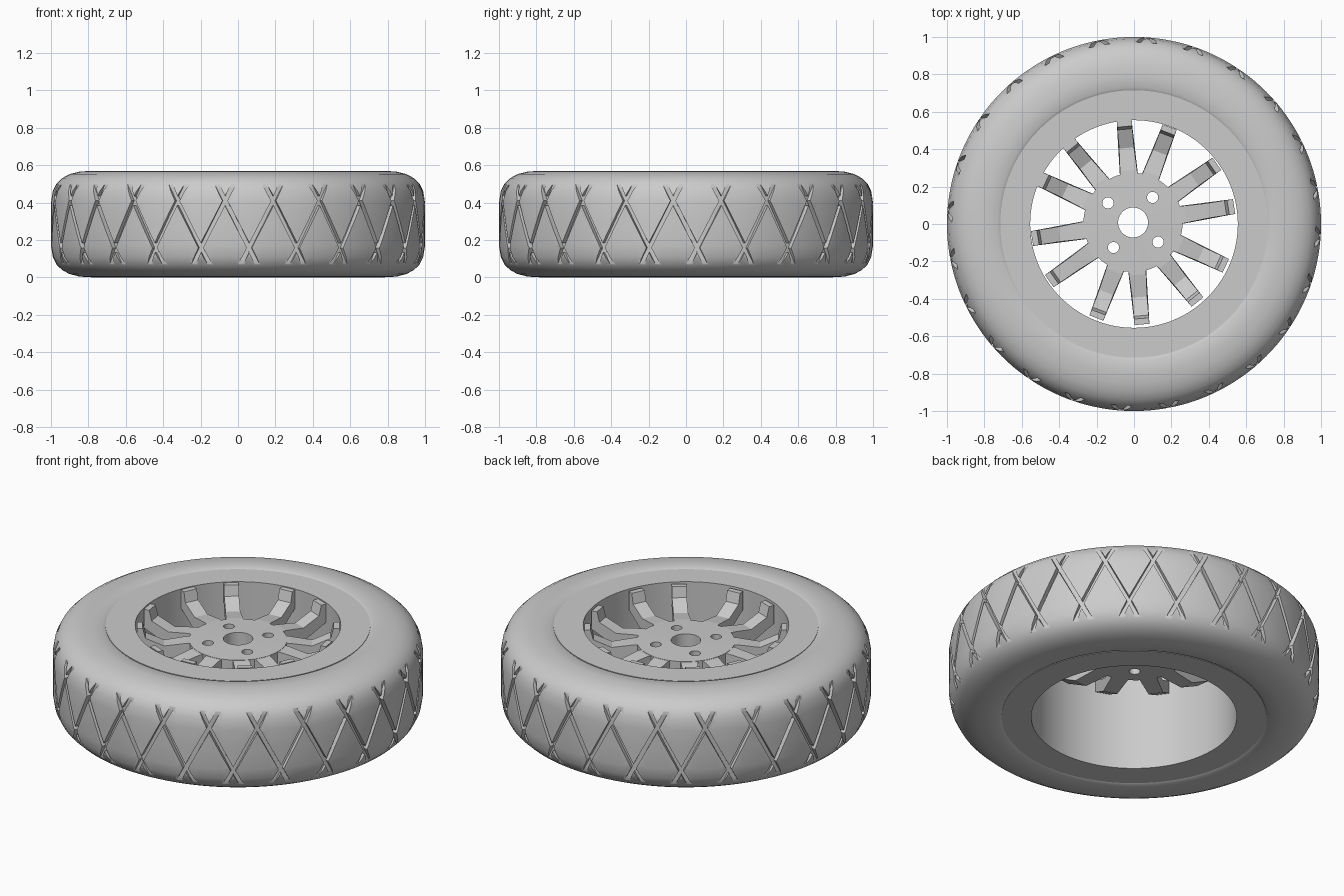
import bpy, bmesh, math
from mathutils import Matrix, Vector

cube = bpy.data.objects.get("Cube")
if cube:
    bpy.data.objects.remove(cube, do_unlink=True)

HEIGHT = 0.57
MID = HEIGHT / 2

grey = bpy.data.materials.new("plain grey")
grey.use_nodes = True
grey.diffuse_color = (0.6, 0.6, 0.6, 1)
grey.node_tree.nodes["Principled BSDF"].inputs["Base Color"].default_value = (0.6, 0.6, 0.6, 1)


def make_object(name, bm):
    bmesh.ops.recalc_face_normals(bm, faces=bm.faces)
    mesh = bpy.data.meshes.new(name)
    bm.to_mesh(mesh)
    bm.free()
    mesh.materials.append(grey)
    obj = bpy.data.objects.new(name, mesh)
    bpy.context.collection.objects.link(obj)
    return obj


def select(obj):
    bpy.ops.object.select_all(action='DESELECT')
    obj.select_set(True)
    bpy.context.view_layer.objects.active = obj


def smooth(obj, degrees=30):
    select(obj)
    bpy.ops.object.shade_smooth_by_angle(angle=math.radians(degrees))


def loft(bm, rings, closed=False):
    """Skin equal rings of points; cap the ends unless closed."""
    rows = [[bm.verts.new(p) for p in ring] for ring in rings]
    count = len(rows)
    for i in range(count if closed else count - 1):
        a, b = rows[i], rows[(i + 1) % count]
        for j in range(len(a)):
            k = (j + 1) % len(a)
            bm.faces.new((a[j], a[k], b[k], b[j]))
    if not closed:
        bm.faces.new(rows[0])
        bm.faces.new(rows[-1])


def lathe(name, profile, steps=144):
    bm = bmesh.new()
    turns = [math.tau * i / steps for i in range(steps)]
    loft(bm, [[(r * math.cos(t), r * math.sin(t), z) for r, z in profile]
              for t in turns], closed=True)
    return make_object(name, bm)


def cut(obj, cutter):
    mod = obj.modifiers.new("cut", 'BOOLEAN')
    mod.operation = 'DIFFERENCE'
    mod.solver = 'EXACT'
    mod.object = cutter
    select(obj)
    bpy.ops.object.modifier_apply(modifier=mod.name)
    bpy.data.objects.remove(cutter, do_unlink=True)


# Tyre body: half profile mirrored about the middle height
upper = [(0.715, 0.562), (0.73, 0.57), (0.80, 0.569), (0.85, 0.565), (0.90, 0.552),
         (0.94, 0.531), (0.97, 0.502), (0.99, 0.462), (1.0, 0.40)]
tyre = lathe("tyre", upper + [(1.0, MID)] + [(r, HEIGHT - z) for r, z in reversed(upper)])


# Tread: two opposite families of slanted grooves form the diamonds
def groove_cutter(lean):
    bm = bmesh.new()
    half, count, cross = 0.013, 24, 0.41
    for k in range(count):
        start = -math.pi / 2 - 0.07 + math.tau * k / count
        rings = []
        for i in range(9):
            z = 0.035 + (HEIGHT - 0.07) * i / 8
            t = start + lean * (z - cross) * 0.52
            rings.append([(r * math.cos(t + w), r * math.sin(t + w), z)
                          for r, w in ((0.972, -half), (1.04, -half),
                                       (1.04, half), (0.972, half))])
        loft(bm, rings)
    return make_object("groove_cutter", bm)


for lean in (-1, 1):
    cut(tyre, groove_cutter(lean))
smooth(tyre)

# Rim: plain broad ring with a straight inner wall
rim = lathe("rim", [(0.555, 0.005), (0.715, 0.005), (0.715, 0.565), (0.555, 0.565)])
smooth(rim)

# Hub plate with a centre bore and four bolt holes
CENTRE = Vector((-0.005, 0.008, 0))
hub = lathe("hub", [(0.08, 0.385), (0.265, 0.385), (0.265, 0.475), (0.08, 0.48)], 72)
bm = bmesh.new()
for k in range(4):
    t = math.radians(52 + 90 * k)
    bmesh.ops.create_cone(bm, cap_ends=True, segments=24, radius1=0.03, radius2=0.03, depth=0.4,
                          matrix=Matrix.Translation((0.17 * math.cos(t), 0.17 * math.sin(t), 0.43)))
cut(hub, make_object("bolt_cutter", bm))
hub.location = CENTRE
smooth(hub)

# Spokes: six pairs, dipping from the hub and stepping up at the rim
side = [(0.20, 0.475), (0.28, 0.473), (0.40, 0.455), (0.50, 0.50), (0.515, 0.56),
        (0.547, 0.56), (0.547, 0.45), (0.42, 0.385), (0.20, 0.387)]


def spoke(name, angle):
    bm = bmesh.new()
    loft(bm, [[(r, s * (0.04 + 0.05 * max(0, 0.4 - r)), z) for r, z in side] for s in (-1, 1)])
    bm.transform(Matrix.Rotation(angle, 4, 'Z'))
    make_object(name, bm).location = CENTRE


for pair in range(6):
    for tag, offset in (("left", 13), ("right", -13)):
        spoke(f"spoke_{pair + 1}_{tag}", math.radians(22 + 60 * pair + offset))
